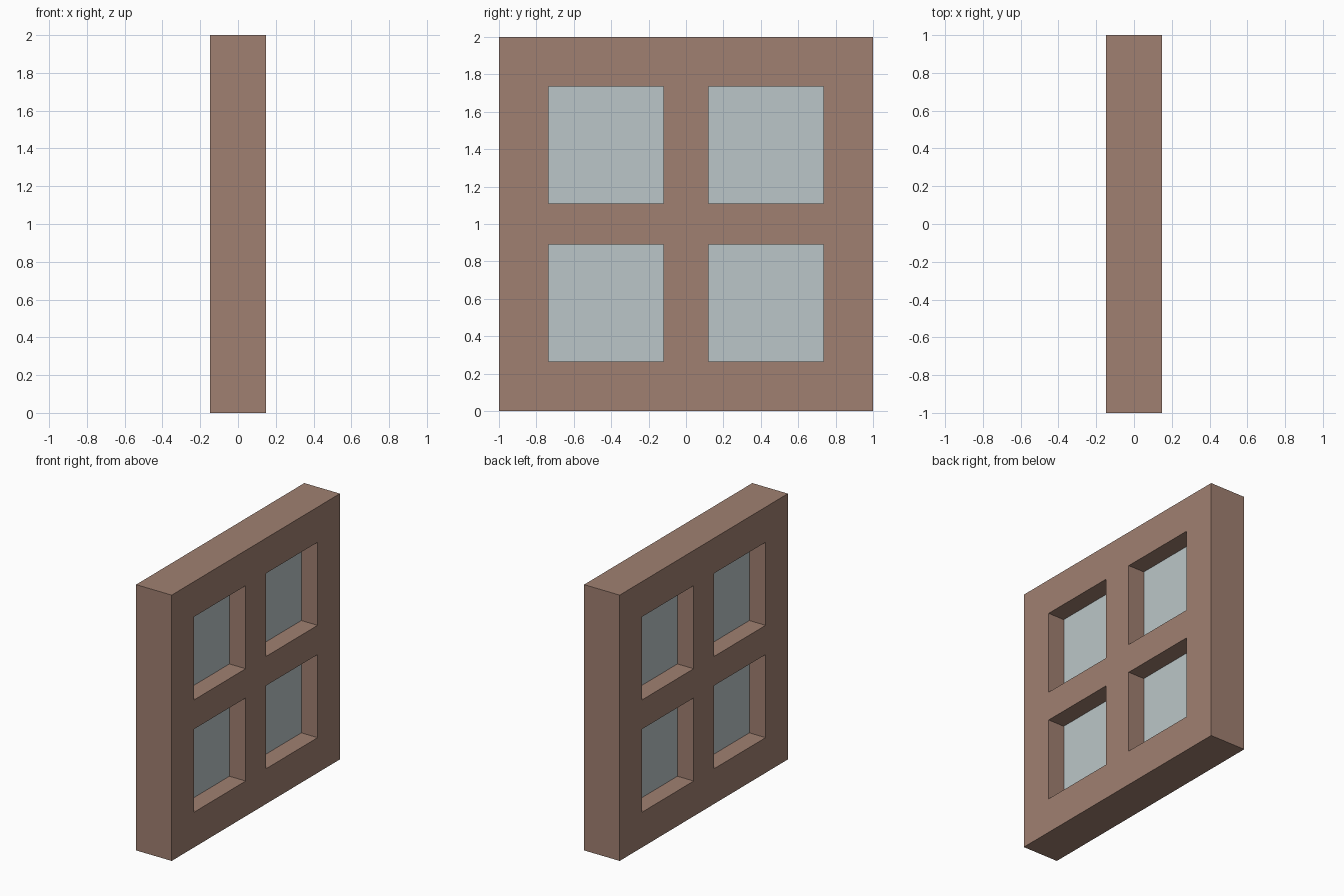
import bpy, bmesh
from mathutils import Vector

if "Cube" in bpy.data.objects:
    bpy.data.objects.remove(bpy.data.objects["Cube"])

HALF = 0.148                                   # half thickness of the frame
YS = [-1, -0.735, -0.12, 0.12, 0.735, 1]       # bar edges across
ZS = [0, 0.265, 0.89, 1.11, 1.735, 2]          # bar edges upward


def material(name, rgb):
    m = bpy.data.materials.new(name)
    m.diffuse_color = (*rgb, 1)
    m.use_nodes = True
    m.node_tree.nodes["Principled BSDF"].inputs["Base Color"].default_value = m.diffuse_color
    return m


def finish(bm, name, mat):
    bmesh.ops.recalc_face_normals(bm, faces=bm.faces[:])
    me = bpy.data.meshes.new(name)
    bm.to_mesh(me)
    bm.free()
    me.materials.append(mat)
    ob = bpy.data.objects.new(name, me)
    bpy.context.collection.objects.link(ob)
    return ob


wood = material("brown wood", (0.352, 0.216, 0.165))
glass = material("pale glass", (0.497, 0.565, 0.578))

# Frame with cross bars: a grid of cells, four left open, extruded through
bm = bmesh.new()
grid = [[bm.verts.new((-HALF, y, z)) for z in ZS] for y in YS]
for i in range(5):
    for j in range(5):
        if i in (1, 3) and j in (1, 3):
            continue
        bm.faces.new((grid[i][j], grid[i][j + 1], grid[i + 1][j + 1], grid[i + 1][j]))
ext = bmesh.ops.extrude_face_region(bm, geom=bm.faces[:], use_keep_orig=True)
moved = [g for g in ext["geom"] if isinstance(g, bmesh.types.BMVert)]
bmesh.ops.translate(bm, verts=moved, vec=Vector((2 * HALF, 0, 0)))
finish(bm, "window_frame", wood)

# Glass panes, one thin plate centred in each opening
for i in (1, 3):
    for j in (1, 3):
        bm = bmesh.new()
        bmesh.ops.create_cube(bm, size=1)
        size = Vector((0.025, YS[i + 1] - YS[i], ZS[j + 1] - ZS[j]))
        mid = Vector((0, (YS[i + 1] + YS[i]) / 2, (ZS[j + 1] + ZS[j]) / 2))
        for v in bm.verts:
            v.co = mid + v.co * size
        side = "left" if i == 1 else "right"
        level = "lower" if j == 1 else "upper"
        finish(bm, f"glass_pane_{level}_{side}", glass)
